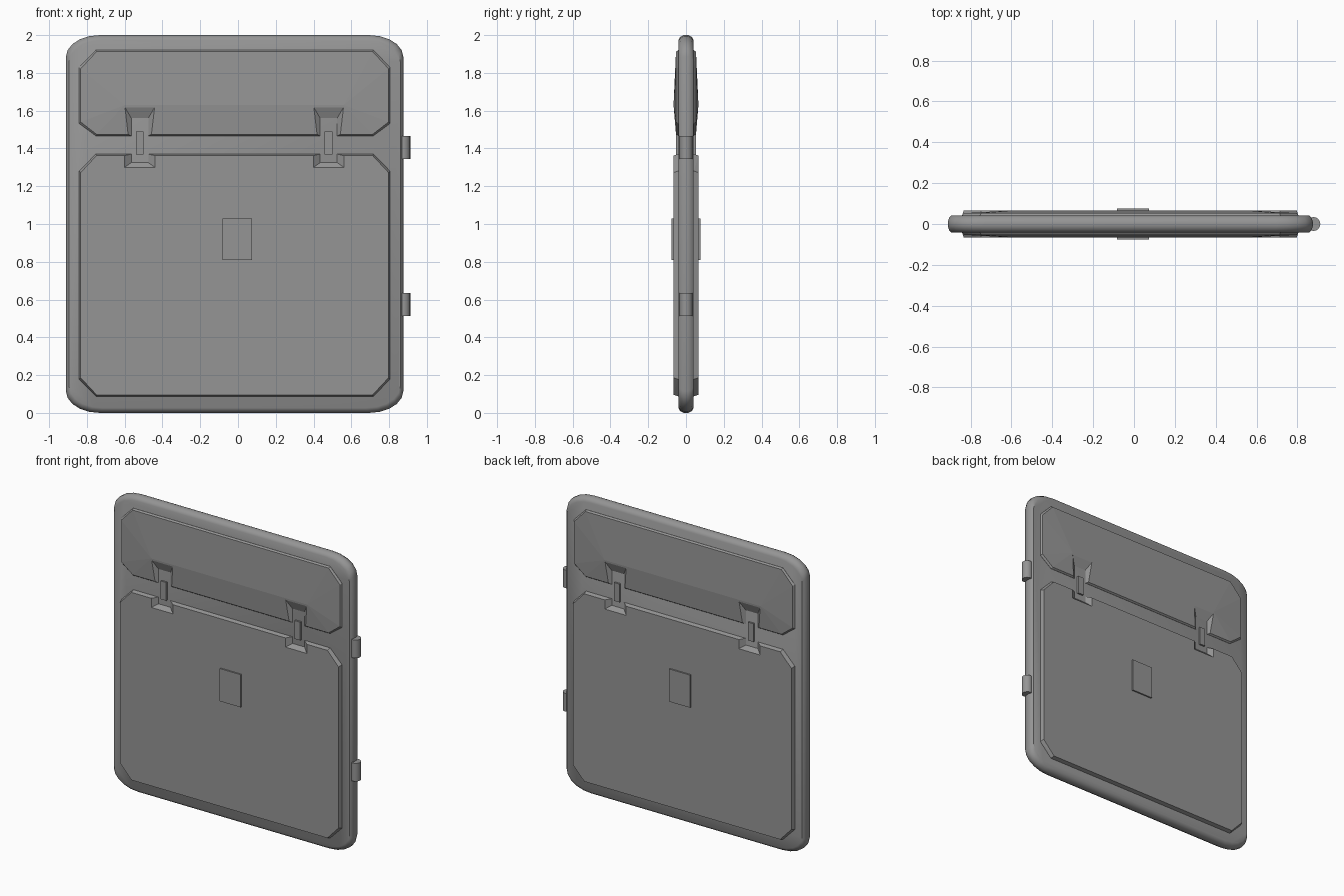
import bpy, bmesh, math
from mathutils import Matrix, Vector

cube = bpy.data.objects.get("Cube")
if cube:
    bpy.data.objects.remove(cube, do_unlink=True)

metal = bpy.data.materials.new("grey_metal")
metal.use_nodes = True
GREY = (0.3, 0.3, 0.3, 1)
metal.diffuse_color = GREY
metal.node_tree.nodes["Principled BSDF"].inputs["Base Color"].default_value = GREY

CX = -0.018                 # middle of the door leaf
LATCH_X = (-0.52, 0.48)


def finish(name, bm, smooth=0):
    mesh = bpy.data.meshes.new(name)
    bmesh.ops.recalc_face_normals(bm, faces=bm.faces)
    for f in bm.faces:
        f.smooth = smooth > 0
    bm.to_mesh(mesh)
    bm.free()
    if smooth:
        mesh.set_sharp_from_angle(angle=math.radians(smooth))
    mesh.materials.append(metal)
    obj = bpy.data.objects.new(name, mesh)
    bpy.context.collection.objects.link(obj)
    return obj


def hull(name, points, smooth=0):
    """Convex solid around a few outline rings."""
    bm = bmesh.new()
    verts = [bm.verts.new(p) for p in points]
    res = bmesh.ops.convex_hull(bm, input=verts)
    loose = [v for v in bm.verts if not v.link_faces]
    bmesh.ops.delete(bm, geom=loose, context="VERTS")
    bmesh.ops.dissolve_limit(bm, angle_limit=0.002, verts=bm.verts, edges=bm.edges)
    return finish(name, bm, smooth)


def rect(x0, x1, z0, z1, y):
    return [(x, y, z) for x in (x0, x1) for z in (z0, z1)]


def box(name, x0, x1, z0, z1, y0, y1):
    return hull(name, rect(x0, x1, z0, z1, y0) + rect(x0, x1, z0, z1, y1))


def octagon(z0, z1, cut_low, cut_high, y, inset=0):
    """Chamfered panel outline."""
    w, a = 0.823 - inset, 0.735 - inset * 0.5
    z0, z1 = z0 + inset, z1 - inset
    half = [(w, z0 + cut_low), (w, z1 - cut_high), (a, z0), (a, z1)]
    return [(CX + s * x, y, z) for x, z in half for s in (-1, 1)]


# Door leaf with rounded corners and rounded rim
leaf = []
for y, inset in ((0.041, 1.0), (0.031, 0.4), (0.012, 0.0)):
    for i in range(6):
        t = math.pi / 2 * i / 5
        x = 0.713 + 0.18 * math.cos(t) - 0.016 * inset
        z = 0.885 + 0.115 * math.sin(t) - 0.026 * inset
        leaf += [(CX + sx * x, sy * y, 1 + sz * z)
                 for sx in (-1, 1) for sy in (-1, 1) for sz in (-1, 1)]
hull("door_leaf", leaf, 32)


def recess_ring(x, depth):
    """Slice of the tapered latch recess at a given distance from the middle."""
    t = (abs(depth) - 0.041) / 0.025
    w = 0.045 + 0.035 * t
    return rect(x - w, x + w, 1.325 - 0.025 * t, 1.56 + 0.06 * t, depth)


def cut_recesses(panel, s):
    cutters = []
    for x in LATCH_X:
        c = hull("recess_cutter", recess_ring(x, s * 0.035) + recess_ring(x, s * 0.075))
        c.hide_render = True
        mod = panel.modifiers.new("latch_recess", "BOOLEAN")
        mod.operation, mod.solver, mod.object = "DIFFERENCE", "EXACT", c
        cutters.append(c)
    dg = bpy.context.evaluated_depsgraph_get()
    dg.update()
    panel.data = bpy.data.meshes.new_from_object(panel.evaluated_get(dg))
    panel.modifiers.clear()
    for c in cutters:
        bpy.data.objects.remove(c, do_unlink=True)


for side, s in (("front", -1), ("back", 1)):
    # Lower raised panel
    low = (0.088, 1.37, 0.09, 0.09)
    panel = hull(side + "_lower_panel", octagon(*low, s * 0.038)
                 + octagon(*low, s * 0.042) + octagon(*low, s * 0.066, 0.008))
    cut_recesses(panel, s)

    # Upper panel, swelling gently towards the latch recesses
    up = (1.467, 1.92, 0.065, 0.09)
    ridge = [(LATCH_X[0] - 0.08, s * 0.066, 1.63), (LATCH_X[1] + 0.08, s * 0.066, 1.63)]
    panel = hull(side + "_upper_panel", octagon(*up, s * 0.038)
                 + octagon(*up, s * 0.042) + octagon(*up, s * 0.053, 0.008) + ridge)
    cut_recesses(panel, s)

    # Latches in the recesses
    for name, x in zip(("right", "left"), LATCH_X):
        box(f"{side}_{name}_latch", x - 0.021, x + 0.021, 1.367, 1.49, s * 0.03, s * 0.053)

    # Handle plate
    box(side + "_handle_plate", -0.083, 0.073, 0.81, 1.03, s * 0.06, s * 0.076)

# Hinge barrels on the left edge
for name, z in (("lower", 0.573), ("upper", 1.405)):
    bm = bmesh.new()
    bmesh.ops.create_cone(bm, cap_ends=True, segments=16, radius1=0.034, radius2=0.034,
                          depth=0.122, matrix=Matrix.Translation(Vector((0.878, 0, z))))
    finish(name + "_hinge", bm, 40)
